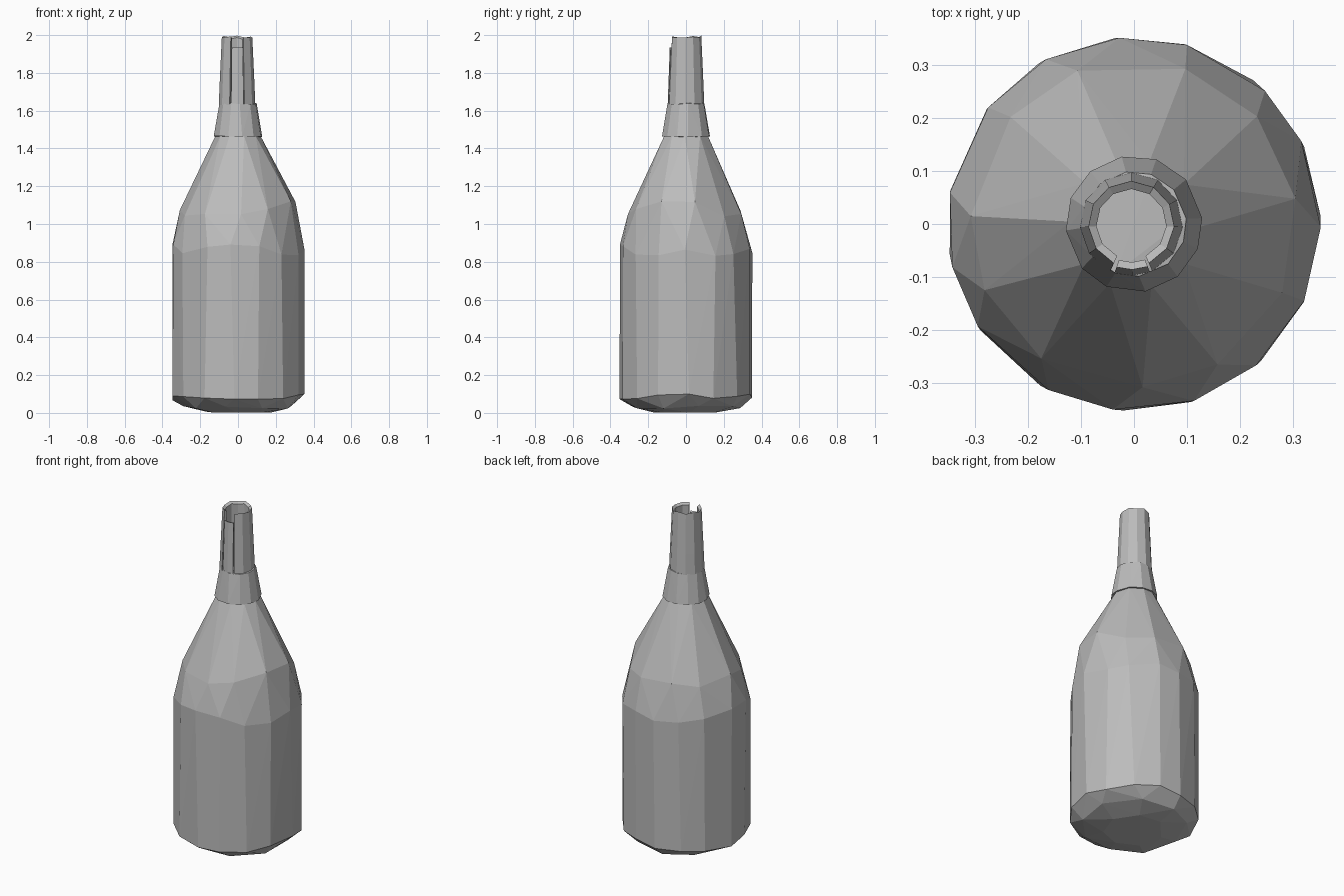
import bpy, bmesh, math, random

random.seed(4)
old = bpy.data.objects.get("Cube")
if old:
    bpy.data.objects.remove(old, do_unlink=True)

grey = bpy.data.materials.new("plain grey")
grey.use_nodes = True
grey.diffuse_color = (0.5, 0.5, 0.5, 1)
grey.node_tree.nodes["Principled BSDF"].inputs["Base Color"].default_value = (0.5, 0.5, 0.5, 1)


def finish(name, bm):
    bmesh.ops.recalc_face_normals(bm, faces=bm.faces)
    mesh = bpy.data.meshes.new(name)
    bm.to_mesh(mesh)
    bm.free()
    mesh.materials.append(grey)
    obj = bpy.data.objects.new(name, mesh)
    bpy.context.collection.objects.link(obj)
    return obj


def faceted_hull(name, rings):
    """Chiselled solid from rings of (sides, radius, height, height jitter, turn)."""
    bm = bmesh.new()
    for sides, radius, z, jitter, turn in rings:
        for i in range(sides):
            a = math.tau * (i + turn) / sides
            a += random.uniform(-0.12, 0.12) * math.tau / sides
            bm.verts.new((radius * math.cos(a), radius * math.sin(a),
                          z + random.uniform(-jitter, jitter)))
    hull = bmesh.ops.convex_hull(bm, input=bm.verts)
    loose = [v for v in set(hull["geom_interior"] + hull["geom_unused"])
             if isinstance(v, bmesh.types.BMVert)]
    bmesh.ops.delete(bm, geom=loose, context='VERTS')
    return finish(name, bm)


def curved_wall(name, start, end, steps, section, dip=0):
    """Sweep a closed (radius, height) section around z; angles run from the front."""
    bm = bmesh.new()
    loops = []
    for i in range(steps + 1):
        a = math.radians(start + (end - start) * i / steps - 90)
        drop = random.uniform(0, dip)
        loops.append([bm.verts.new((r * math.cos(a) - 0.005, r * math.sin(a),
                                    z - (drop if z > 1.9 else 0)))
                      for r, z in section])
    count = len(section)
    for p, q in zip(loops, loops[1:]):
        for j in range(count):
            k = (j + 1) % count
            bm.faces.new((p[j], p[k], q[k], q[j]))
    bm.faces.new(loops[0])
    bm.faces.new(loops[-1])
    return finish(name, bm)


# Body with chipped base edge and sloping shoulder
faceted_hull("bottle_body", [
    (7, 0.17, 0.004, 0.004, 0.2),
    (9, 0.29, 0.03, 0.008, 0.4),
    (15, 0.352, 0.085, 0.02, 0.0),
    (15, 0.352, 0.86, 0.035, 0.0),
    (11, 0.308, 1.08, 0.04, 0.3),
    (10, 0.12, 1.465, 0.0, 0.0),
])

# Collar around the base of the neck
faceted_hull("neck_collar", [
    (12, 0.129, 1.463, 0.003, 0.25),
    (12, 0.099, 1.637, 0.003, 0.25),
])

# Hollow neck with a slot at the front and an uneven rim
curved_wall("neck_wall", 24, 336, 10,
            [(0.097, 1.63), (0.092, 1.75), (0.081, 2.0), (0.066, 1.99), (0.075, 1.63)], 0.015)

# Loose strip standing in the front slot
curved_wall("neck_strip", -19, 21, 2,
            [(0.097, 1.63), (0.086, 1.935), (0.072, 1.93), (0.08, 1.63)])
